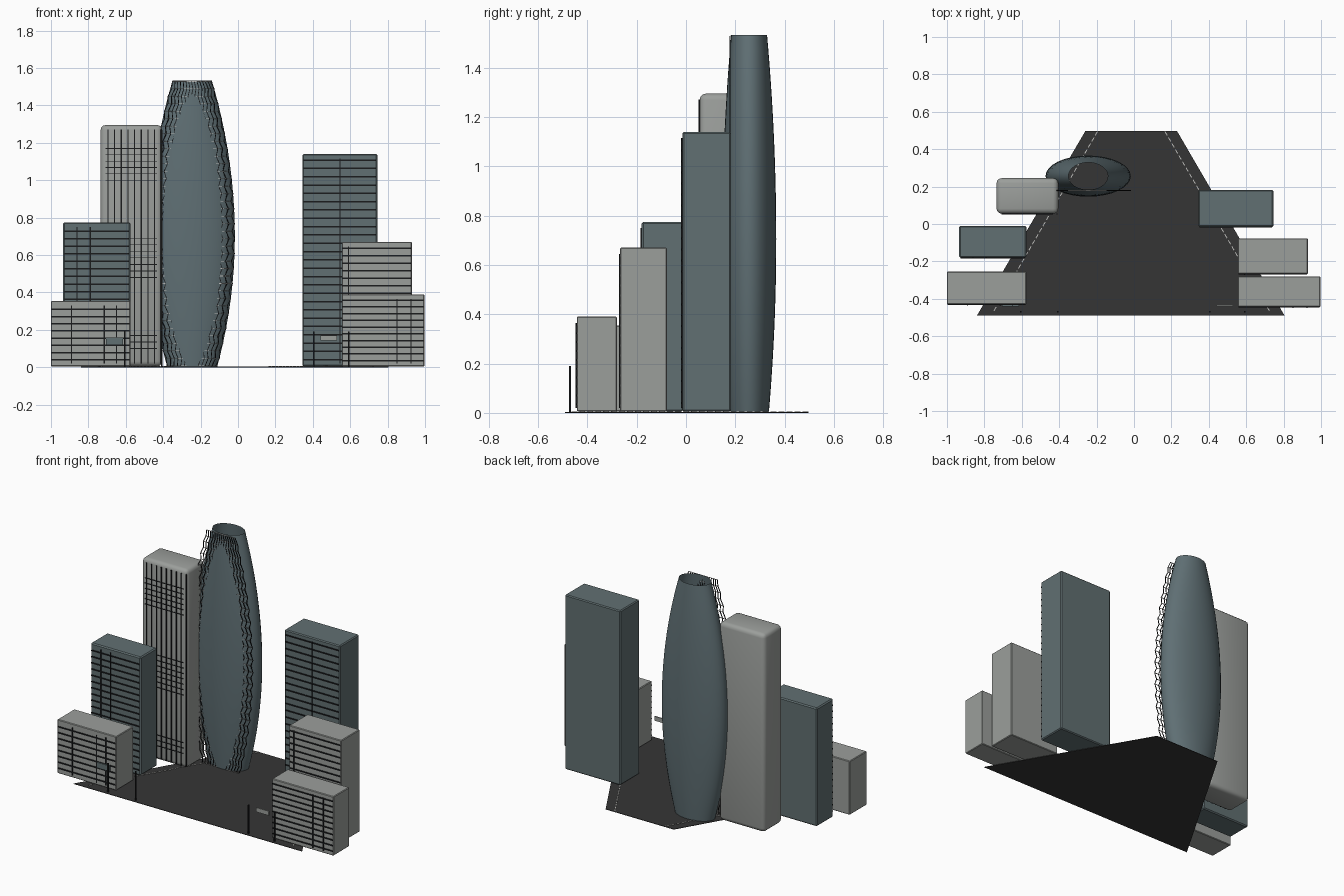
import bpy, bmesh, math
from mathutils import Vector, Matrix

if "Cube" in bpy.data.objects:
    bpy.data.objects.remove(bpy.data.objects["Cube"])


def material(name, r, g, b):
    m = bpy.data.materials.new(name)
    m.diffuse_color = (r, g, b, 1)
    m.use_nodes = True
    m.node_tree.nodes["Principled BSDF"].inputs["Base Color"].default_value = m.diffuse_color
    return m


LIGHT = material("light_grey_stone", 0.33, 0.345, 0.33)
TEAL = material("teal_glass", 0.12, 0.16, 0.168)
TOWER = material("tower_glass", 0.115, 0.16, 0.175)
ASPHALT = material("asphalt", 0.036, 0.036, 0.036)
BLACK = material("black_frames", 0.01, 0.011, 0.012)
SILVER = material("silver_paint", 0.5, 0.5, 0.48)


def finish(name, bm, mat):
    bmesh.ops.recalc_face_normals(bm, faces=bm.faces)
    mesh = bpy.data.meshes.new(name)
    bm.to_mesh(mesh)
    bm.free()
    mesh.materials.append(mat)
    ob = bpy.data.objects.new(name, mesh)
    bpy.context.collection.objects.link(ob)
    return ob


def add_box(bm, x0, x1, y0, y1, z0, z1):
    mat = Matrix.Translation(((x0 + x1) / 2, (y0 + y1) / 2, (z0 + z1) / 2))
    bmesh.ops.create_cube(bm, size=1, matrix=mat @ Matrix.Diagonal((x1 - x0, y1 - y0, z1 - z0, 1)))


def add_bar(bm, a, b, t):
    a, b = Vector(a), Vector(b)
    d = b - a
    rot = d.to_track_quat('Z', 'Y').to_matrix().to_4x4()
    bmesh.ops.create_cube(bm, size=1, matrix=Matrix.Translation((a + b) / 2) @ rot
                          @ Matrix.Diagonal((t, t, d.length, 1)))


def smooth(ob):
    bpy.ops.object.select_all(action='DESELECT')
    bpy.context.view_layer.objects.active = ob
    ob.select_set(True)
    bpy.ops.object.shade_smooth_by_angle(angle=math.radians(35))


def building(name, x0, x1, y0, y1, h, mat, bevel, rows, columns, t=0.008):
    """Bevelled block with a grid of black frames on its front."""
    bm = bmesh.new()
    add_box(bm, x0, x1, y0, y1, 0.005, h)
    bmesh.ops.bevel(bm, geom=bm.edges[:], offset=bevel, segments=3 if bevel > 0.01 else 1,
                    affect='EDGES', profile=0.5)
    body = finish(name, bm, mat)
    if bevel > 0.01:
        smooth(body)
    bm = bmesh.new()
    for z in rows:
        add_box(bm, x0 + bevel, x1 - bevel, y0 - 0.004, y0 + 0.002, z - t / 2, z + t / 2)
    for x in columns:
        add_box(bm, x - 0.003, x + 0.003, y0 - 0.005, y0 + 0.002, 0.02, h - 0.025)
    finish(name + "_frames", bm, BLACK)


def rows(z0, z1, step):
    return [z0 + i * step for i in range(int((z1 - z0) / step + 1e-6) + 1)]


# Blocks on the left
building("left_low_block", -1.0, -0.575, -0.43, -0.255, 0.355, LIGHT, 0.004,
         rows(0.04, 0.33, 0.0385), [-0.89, -0.715, -0.65])
building("left_mid_block", -0.935, -0.575, -0.18, -0.01, 0.775, TEAL, 0.007,
         rows(0.04, 0.74, 0.0405), [-0.86, -0.79])
building("left_high_block", -0.735, -0.405, 0.055, 0.245, 1.295, LIGHT, 0.027,
         rows(0.1, 0.2, 0.035) + rows(0.48, 0.7, 0.035) + rows(1.0, 1.18, 0.034),
         [-0.695 + i * 0.0355 for i in range(9)], 0.004)

# Blocks on the right
building("right_high_block", 0.345, 0.745, -0.015, 0.183, 1.14, TEAL, 0.006,
         rows(0.04, 1.11, 0.0445), [0.545])
building("right_mid_block", 0.555, 0.93, -0.267, -0.077, 0.67, LIGHT, 0.004,
         rows(0.03, 0.64, 0.0405), [0.59])
building("right_low_block", 0.555, 0.997, -0.443, -0.28, 0.39, LIGHT, 0.004,
         rows(0.035, 0.37, 0.036), [0.85, 0.925])

# Open oval tower, widest at about half height
CX, CY, TOP = -0.245, 0.256, 1.532


def radii(z):
    if z < 0.7:
        t = ((0.7 - z) / 0.7) ** 2
        return 0.228 - 0.095 * t, 0.110 - 0.03 * t
    t = ((z - 0.7) / 0.83) ** 2
    return 0.228 - 0.122 * t, 0.110 - 0.037 * t


bm = bmesh.new()
SEG, LEVELS = 32, 24
rings = []
for i in range(LEVELS + 1):
    z = 0.005 + (TOP - 0.005) * i / LEVELS
    rx, ry = radii(z)
    rings.append([bm.verts.new((CX + rx * math.cos(2 * math.pi * k / SEG),
                                CY + ry * math.sin(2 * math.pi * k / SEG), z)) for k in range(SEG)])
for lo, hi in zip(rings, rings[1:]):
    for k in range(SEG):
        n = (k + 1) % SEG
        bm.faces.new((lo[k], lo[n], hi[n], hi[k]))
smooth(finish("oval_tower", bm, TOWER))

# Flat lattice crossing the tower front: zigzag strands and cross rails
LY, N_ROWS, N_COLS = 0.179, 38, 14
zig, rails = bmesh.new(), bmesh.new()


def node(i, j):
    z = 0.008 + (TOP - 0.012) * i / N_ROWS
    f = -1 + 2 * (j + 0.5 * (i % 2)) / (N_COLS + 0.5)
    return (CX + f * radii(z)[0], LY, z)


for i in range(N_ROWS + 1):
    if i < N_ROWS:
        for j in range(N_COLS + 1):
            add_bar(zig, node(i, j), node(i + 1, j), 0.004)
    a, b = node(i, 0), node(i, N_COLS)
    add_bar(rails, a, b, 0.003)
finish("tower_lattice", zig, BLACK)
finish("tower_rails", rails, SILVER)

# Tapering road surface
bm = bmesh.new()
low = [bm.verts.new((x, y, 0)) for x, y in ((-0.84, -0.49), (0.805, -0.49), (0.23, 0.497), (-0.26, 0.497))]
face = bm.faces.new(low)
ext = bmesh.ops.extrude_face_region(bm, geom=[face])
bmesh.ops.translate(bm, vec=(0, 0, 0.003), verts=[v for v in ext["geom"] if isinstance(v, bmesh.types.BMVert)])
finish("road", bm, ASPHALT)

# Dashed lines along both road edges
bm = bmesh.new()
for start, end in (((-0.195, 0.495), (-0.755, -0.475)), ((0.165, 0.495), (0.73, -0.475))):
    s, e = Vector((*start, 0.004)), Vector((*end, 0.004))
    for k in range(30):
        add_bar(bm, s.lerp(e, k / 30), s.lerp(e, (k + 0.65) / 30), 0.005)
finish("road_dashes", bm, SILVER)

# Street posts and hanging signs
bm = bmesh.new()
for x in (-0.606, -0.407, 0.405, 0.592):
    add_box(bm, x - 0.004, x + 0.004, -0.474, -0.466, 0.003, 0.19)
finish("street_posts", bm, BLACK)
for name, x0, x1, z0, z1, mat in (("left_sign", -0.705, -0.615, 0.122, 0.158, TEAL),
                                  ("right_sign", 0.44, 0.53, 0.142, 0.17, LIGHT)):
    bm = bmesh.new()
    add_box(bm, x0, x1, -0.441, -0.434, z0, z1)
    finish(name, bm, mat)
